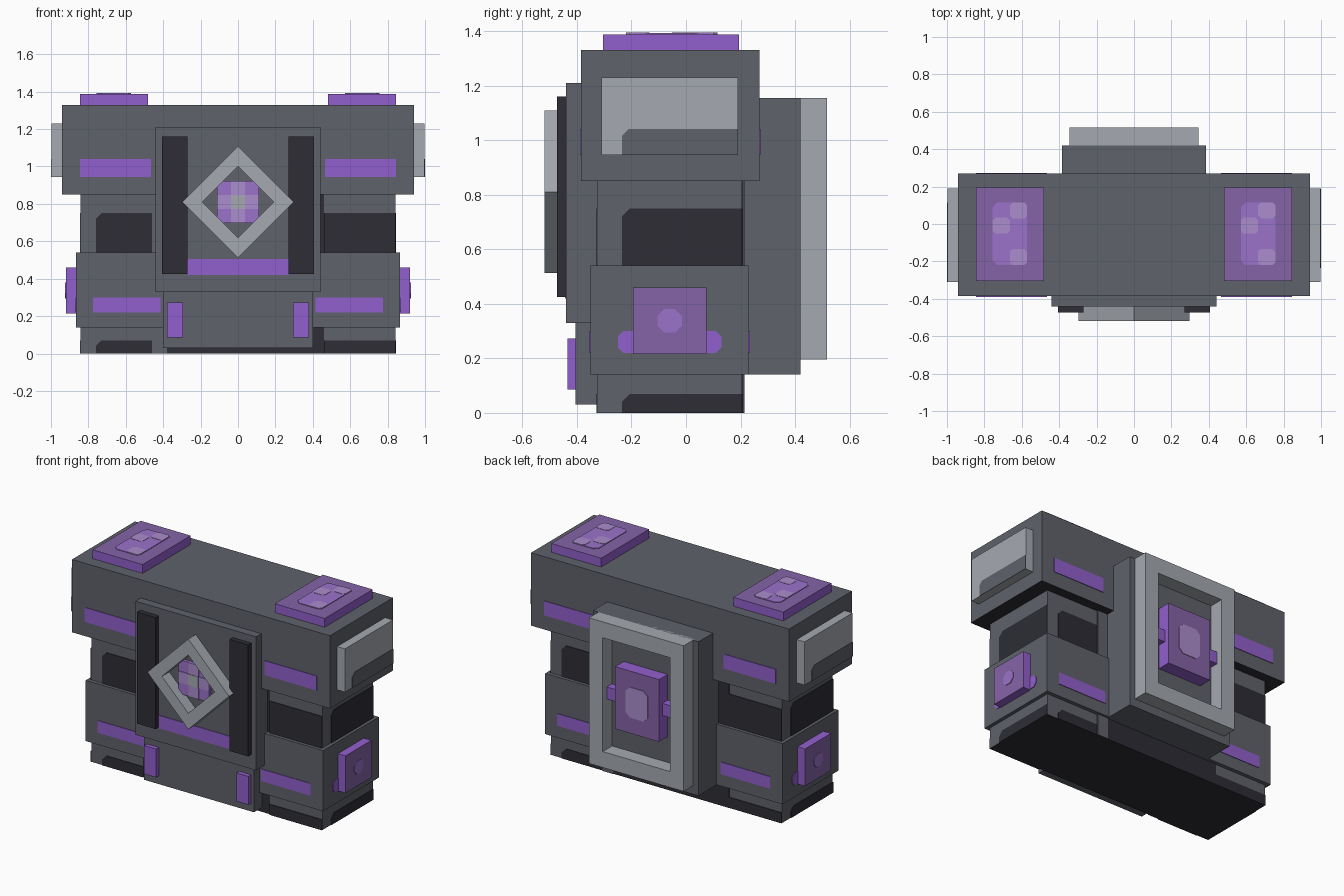
import bpy, bmesh
from mathutils import Vector

cube = bpy.data.objects.get("Cube")
if cube:
    bpy.data.objects.remove(cube, do_unlink=True)


def material(name, rgb):
    m = bpy.data.materials.new(name)
    m.use_nodes = True
    m.diffuse_color = (*rgb, 1)
    m.node_tree.nodes["Principled BSDF"].inputs["Base Color"].default_value = (*rgb, 1)
    return m


GREY = material("slate grey", (.115, .122, .145))
DARK = material("charcoal", (.026, .026, .036))
LIGHT = material("pale grey", (.376, .402, .44))
VIOLET = material("bright violet", (.29, .115, .61))
MUTED = material("muted purple", (.235, .127, .39))
SPOT = material("soft violet", (.33, .17, .59))
LILAC = material("lilac", (.41, .27, .61))


def finish(name, bm, *mats):
    bmesh.ops.recalc_face_normals(bm, faces=bm.faces)
    me = bpy.data.meshes.new(name)
    bm.to_mesh(me)
    bm.free()
    for m in mats:
        me.materials.append(m)
    ob = bpy.data.objects.new(name, me)
    bpy.context.collection.objects.link(ob)
    return ob


def box(name, x, y, z, mat, face_mat=None, facing=None):
    """Box from ranges; the face looking along 'facing' may take a second colour."""
    bm = bmesh.new()
    bmesh.ops.create_cube(bm, size=1)
    for v in bm.verts:
        v.co = [r[0] + (c + .5) * (r[1] - r[0]) for c, r in zip(v.co, (x, y, z))]
    if facing:
        bm.normal_update()
        for f in bm.faces:
            f.material_index = int(f.normal.dot(Vector(facing)) > .9)
    return finish(name, bm, mat, *([face_mat] if face_mat else []))


def plate(name, axis, sign, at, u, v, mat, cut=0, corners=(), t=.004):
    """Thin painted plate on a face; listed corners are clipped by 'cut'."""
    pts = [(u[0], v[0]), (u[1], v[0]), (u[1], v[1]), (u[0], v[1])]
    outline = []
    for i, p in enumerate(pts):
        p = Vector(p)
        if i in corners:
            for q in (pts[i - 1], pts[(i + 1) % 4]):
                outline.append(p + (Vector(q) - p).normalized() * cut)
        else:
            outline.append(p)
    bm = bmesh.new()

    def put(p, d):
        c = [p.x, p.y]
        c.insert(axis, d)
        return bm.verts.new(c)
    a = [put(p, at) for p in outline]
    b = [put(p, at + sign * t) for p in outline]
    bm.faces.new(a)
    bm.faces.new(b)
    for i in range(len(a)):
        j = (i + 1) % len(a)
        bm.faces.new((a[i], a[j], b[j], b[i]))
    return finish(name, bm, mat)


def ring(name, outer, inner, y, mat):
    """Four-sided frame extruded along y."""
    bm = bmesh.new()
    loops = [[bm.verts.new((p[0], d, p[1])) for p in pts]
             for pts, d in ((outer, y[0]), (outer, y[1]), (inner, y[1]), (inner, y[0]))]
    for k in range(4):
        a, b = loops[k], loops[(k + 1) % 4]
        for i in range(4):
            j = (i + 1) % 4
            bm.faces.new((a[i], a[j], b[j], b[i]))
    return finish(name, bm, mat)


def rect(x, z0, z1):
    return [(-x, z0), (x, z0), (x, z1), (-x, z1)]


def diamond(r, z):
    return [(-r, z), (0, z - r), (r, z), (0, z + r)]


def span(s, a, b):
    return tuple(sorted((s * a, s * b)))


# Main masses
DOWN = (0, 0, -1)
box("core", (-.46, .46), (-.32, .21), (0, .9), DARK)
box("upper_block", (-.94, .94), (-.385, .27), (.85, 1.33), GREY, DARK, DOWN)
box("lower_block", (-.865, .865), (-.35, .23), (.14, .54), GREY)
box("chest_plate", (-.44, .44), (-.44, -.3), (.33, 1.21), GREY)
box("belly_plate", (-.4, .4), (-.405, -.3), (.03, .5), GREY)
box("back_block", (-.385, .385), (.15, .42), (.14, 1.155), GREY)

for s, side in ((1, "left"), (-1, "right")):
    # Legs with dark recess paint
    box(side + "_leg", span(s, .46, .842), (-.325, .205), (0, .9), GREY, DARK, DOWN)
    for z in ((.5, .75), (0, .07)):
        inner = (.46, .842) if s > 0 else (-.76, -.46)
        clip = () if s > 0 else (3,)
        plate(side + "_front_recess", 1, -1, -.325, inner, z, DARK, .03, clip)
        inner = (.46, .76) if s > 0 else (-.842, -.46)
        clip = (2,) if s > 0 else ()
        plate(side + "_back_recess", 1, 1, .205, inner, z, DARK, .03, clip)
        deep = (-.235, .205) if s > 0 else (-.325, .115)
        plate(side + "_side_recess", 0, s, s * .842, deep, z, DARK, .03,
              (3,) if s > 0 else (2,))
    y = .21 if s > 0 else -.32
    plate(side + "_core_edge", 1, s, y, span(s, .38, .46), (0, .9), GREY)

    # Violet stripes, front and back
    for where, sign, up, low in (("front", -1, -.385, -.35), ("back", 1, .27, .23)):
        plate(f"{side}_{where}_upper_stripe", 1, sign, up, span(s, .465, .845), (.945, 1.04), VIOLET)
        plate(f"{side}_{where}_lower_stripe", 1, sign, low, span(s, .415, .775), (.22, .3), VIOLET)
    plate(side + "_side_stripe", 0, s, s * .865, (-.25, .13), (.22, .3), VIOLET, .02, (0, 1, 2, 3))

    # Shoulder pads on the ends
    box(side + "_shoulder_pad", span(s, .93, .997), (-.31, .19), (.945, 1.23), LIGHT)
    plate(side + "_shoulder_paint", 0, s, s * .997,
          (-.235, .19) if s > 0 else (-.31, .115), (.945, 1.04), GREY, .025,
          (3,) if s > 0 else (2,), .003)

    # Purple end pads
    box(side + "_hip_pad", span(s, .86, .92), (-.195, .075), (.215, .46), VIOLET, MUTED, (s, 0, 0))
    plate(side + "_hip_spot", 0, s, s * .92, (-.105, -.015), (.295, .38), SPOT, .025, range(4))

    # Purple top pads with pale dots
    m = s * .6635
    box(side + "_top_pad", (m - .182, m + .182), (-.305, .195), (1.32, 1.388), VIOLET, MUTED, (0, 0, 1))
    plate(side + "_top_spot", 2, 1, 1.388, (m - .092, m + .092), (-.22, .115), SPOT, .025, range(4))
    for dx, dy in ((0, .03), (-.092, -.052), (0, -.22)):
        plate(side + "_top_dot", 2, 1, 1.388, (m + dx, m + dx + .092), (dy, dy + .086),
              LILAC, .015, range(4), .006)

    # Chest pillars and belly tabs
    box(side + "_pillar", span(s, .27, .405), (-.473, -.43), (.425, 1.16), DARK)
    box(side + "_belly_tab", span(s, .293, .38), (-.434, -.4), (.085, .272), VIOLET)
    # Arms holding the rear core
    box(side + "_core_arm", span(s, .14, .245), (.42, .475), (.63, .71), VIOLET)

# Chest emblem: diamond frame and jewel
plate("chest_stripe", 1, -1, -.44, (-.27, .27), (.42, .505), VIOLET)
C = .81
ring("diamond_frame", diamond(.298, C), diamond(.192, C), (-.518, -.44), LIGHT)
box("jewel", (-.112, .112), (-.46, -.43), (C - .112, C + .112), SPOT)
plate("jewel_bar", 1, -1, -.46, (-.112, .112), (C - .037, C + .037), LILAC)
plate("jewel_post", 1, -1, -.46, (-.037, .037), (C - .112, C + .112), LILAC)
plate("jewel_heart", 1, -1, -.46, (-.037, .037), (C - .037, C + .037), LIGHT, t=.007)

# Rear frame and core
ring("rear_frame", rect(.345, .195, 1.155), rect(.245, .3, 1.05), (.4, .517), LIGHT)
box("rear_core", (-.16, .16), (.41, .51), (.47, .88), VIOLET, MUTED, (0, 1, 0))
plate("rear_core_spot", 1, 1, .51, (-.08, .08), (.575, .775), LILAC, .03, range(4))
